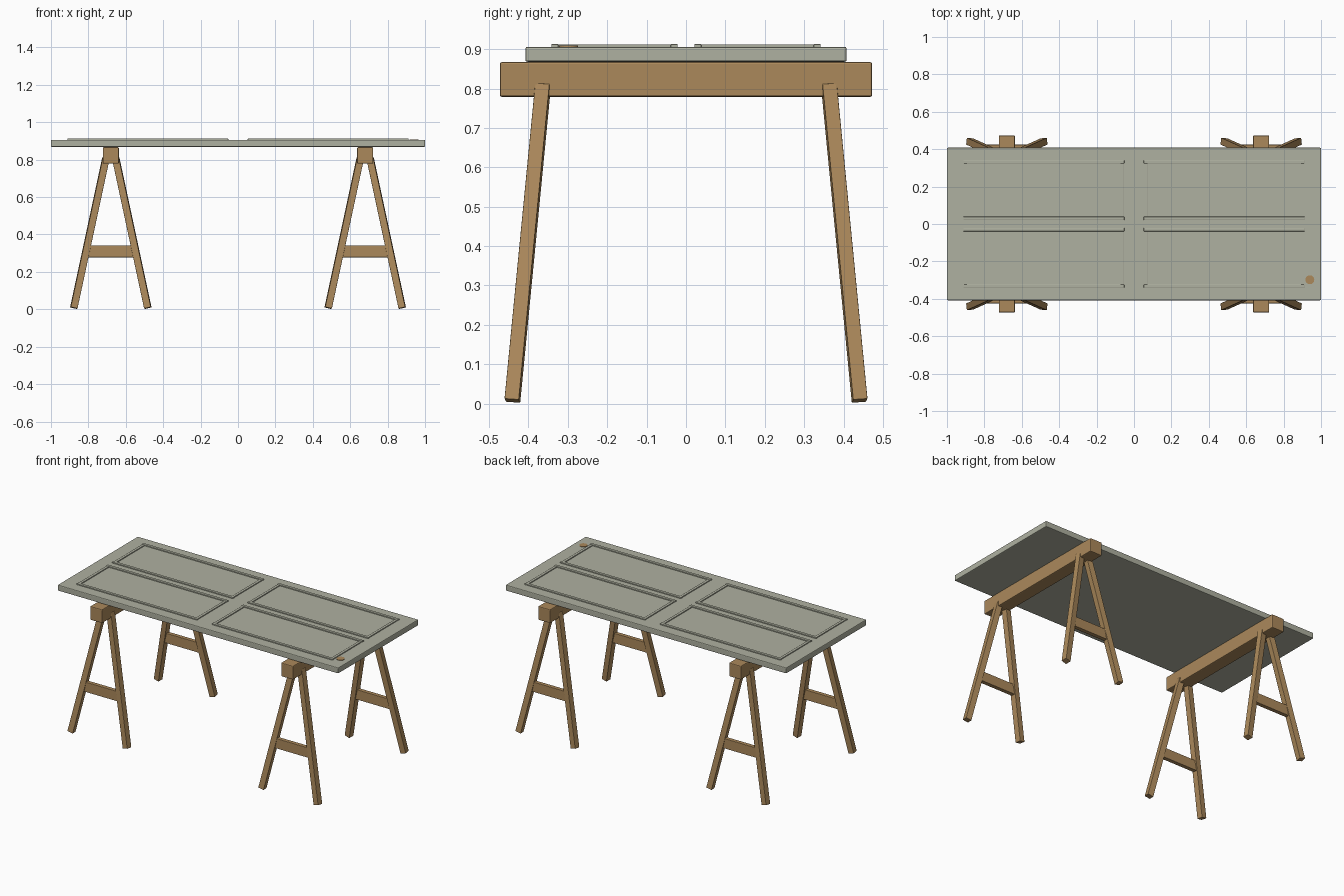
import bpy
import bmesh
from math import atan2, hypot
from mathutils import Matrix, Vector

cube = bpy.data.objects.get("Cube")
if cube:
    bpy.data.objects.remove(cube, do_unlink=True)


def material(name, color):
    mat = bpy.data.materials.new(name)
    mat.use_nodes = True
    mat.diffuse_color = (*color, 1)
    mat.node_tree.nodes["Principled BSDF"].inputs["Base Color"].default_value = (*color, 1)
    return mat


sage = material("sage paint", (0.43, 0.44, 0.355))
wood = material("warm wood", (0.41, 0.25, 0.105))


def finish(name, bm, mat, bevel=0.0):
    mesh = bpy.data.meshes.new(name)
    bm.to_mesh(mesh)
    bm.free()
    mesh.materials.append(mat)
    obj = bpy.data.objects.new(name, mesh)
    bpy.context.collection.objects.link(obj)
    if bevel:
        mod = obj.modifiers.new("soft edges", "BEVEL")
        mod.width = bevel
        mod.segments = 2
    return obj


def add_box(bm, center, size, rotation=Matrix()):
    matrix = Matrix.Translation(center) @ rotation @ Matrix.Diagonal((*size, 1))
    bmesh.ops.create_cube(bm, size=1, matrix=matrix)


def box(name, center, size, mat, bevel, rotation=Matrix()):
    bm = bmesh.new()
    add_box(bm, center, size, rotation)
    return finish(name, bm, mat, bevel)


# Door slab used as the table top
box("table_top", (0, 0, 0.887), (2, 0.816, 0.038), sage, 0.005)

# Raised moulding frames, one per door panel
STRIP = 0.018
for sx, side in ((-1, "right"), (1, "left")):
    for sy, end in ((-1, "front"), (1, "back")):
        bm = bmesh.new()
        for y in (0.03, 0.333):
            add_box(bm, (sx * 0.482, sy * y, 0.908), (0.86, STRIP, 0.01))
        for x in (0.063, 0.901):
            add_box(bm, (sx * x, sy * 0.1815, 0.907), (STRIP, 0.303 - STRIP, 0.01))
        finish(f"panel_moulding_{end}_{side}", bm, sage, 0.002)

# Small round knob plate near the front left corner
bm = bmesh.new()
bmesh.ops.create_cone(bm, cap_ends=True, segments=24, radius1=0.024, radius2=0.024,
                      depth=0.008, matrix=Matrix.Translation((0.94, -0.298, 0.905)))
finish("knob_plate", bm, wood)

# Two trestles: a beam, four splayed legs and a brace at each end
for tx, side in ((-0.68, "right"), (0.68, "left")):
    box(f"trestle_beam_{side}", (tx, 0, 0.823), (0.086, 0.946, 0.088), wood, 0.005)
    for sy, end in ((-1, "front"), (1, "back")):
        for sx, place in ((-1, "outer" if tx < 0 else "inner"),
                          (1, "inner" if tx < 0 else "outer")):
            top = Vector((tx + sx * 0.026, sy * 0.363, 0.809))
            foot = Vector((tx + sx * 0.198, sy * 0.441, 0.007))
            d = top - foot
            tilt = (Matrix.Rotation(atan2(d.x, d.z), 4, "Y")
                    @ Matrix.Rotation(-atan2(d.y, hypot(d.x, d.z)), 4, "X")
                    @ Matrix.Rotation(sx * sy * 0.1, 4, "Z"))
            box(f"leg_{side}_{end}_{place}", (top + foot) / 2,
                (0.037, 0.037, d.length), wood, 0.002, tilt)
        box(f"leg_brace_{side}_{end}", (tx, sy * 0.411, 0.31),
            (0.25, 0.026, 0.064), wood, 0.002)
